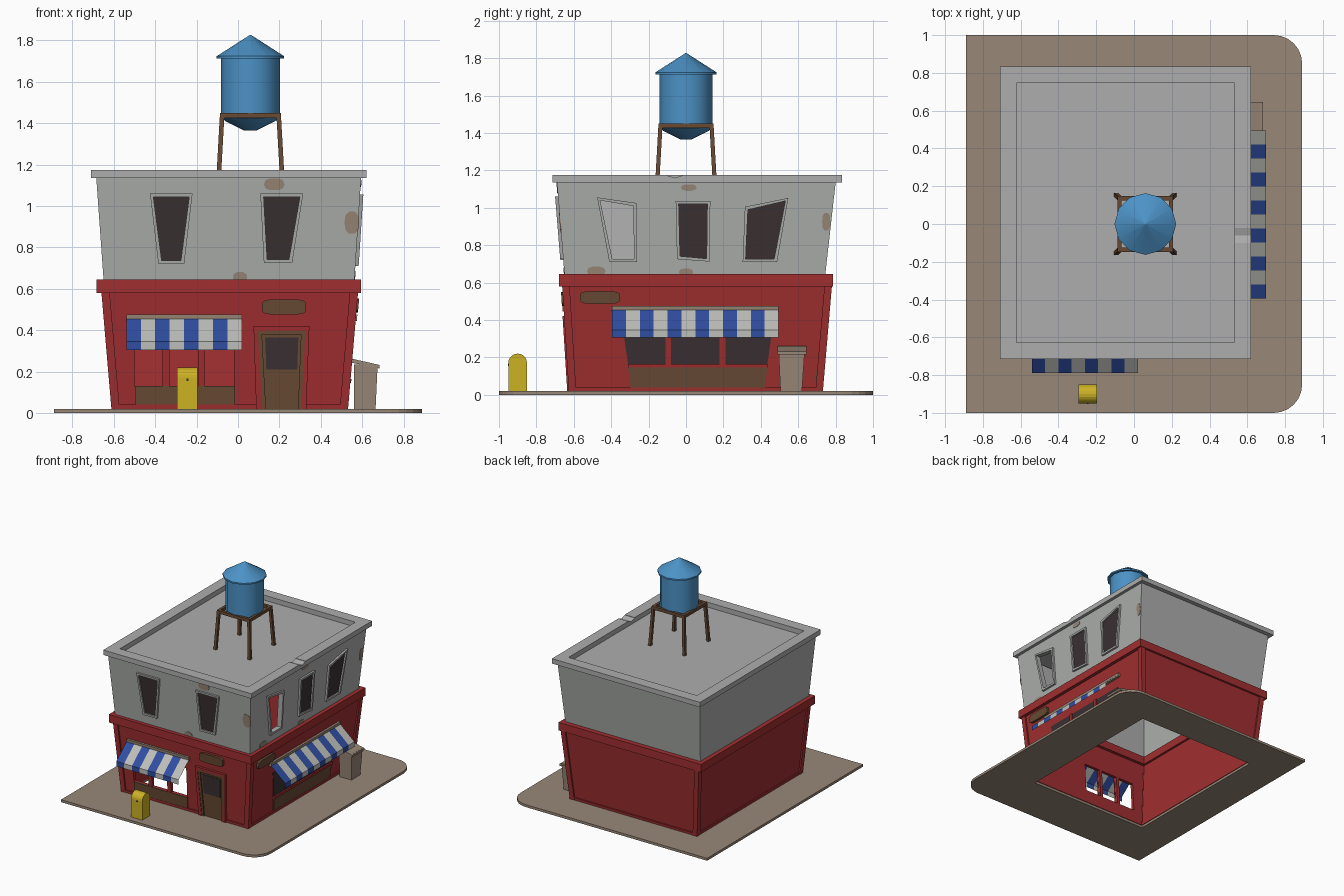
import bpy, bmesh, math
from mathutils import Vector

cube = bpy.data.objects.get("Cube")
if cube:
    bpy.data.objects.remove(cube)


def material(name, r, g, b):
    col = [(c / 255 / 12.92 if c < 11 else ((c / 255 + 0.055) / 1.055) ** 2.4) for c in (r, g, b)] + [1]
    m = bpy.data.materials.new(name)
    m.use_nodes = True
    m.diffuse_color = col
    m.node_tree.nodes["Principled BSDF"].inputs["Base Color"].default_value = col
    return m


RED = material("red paint", 160, 46, 48)
GREY = material("grey plaster", 172, 174, 172)
TAN = material("tan concrete", 152, 135, 119)
WOOD = material("brown wood", 104, 74, 52)
GLASS = material("dark glass", 58, 48, 50)
TANK = material("tank blue", 76, 146, 198)
BLUE = material("awning blue", 48, 78, 162)
WHITE = material("awning white", 190, 190, 186)
YELLOW = material("yellow paint", 205, 178, 36)


def build(name, verts, faces, mats):
    me = bpy.data.meshes.new(name)
    me.from_pydata([tuple(v) for v in verts], [], faces)
    bm = bmesh.new()
    bm.from_mesh(me)
    bmesh.ops.recalc_face_normals(bm, faces=bm.faces)
    bm.to_mesh(me)
    bm.free()
    for m in mats if isinstance(mats, list) else [mats]:
        me.materials.append(m)
    ob = bpy.data.objects.new(name, me)
    bpy.context.collection.objects.link(ob)
    return ob


def prism(name, a, b, mat):
    """Solid between two matching loops."""
    n = len(a)
    faces = [list(range(n)), list(range(n, 2 * n))]
    faces += [[i, (i + 1) % n, n + (i + 1) % n, n + i] for i in range(n)]
    return build(name, list(a) + list(b), faces, mat)


def rect(x0, x1, y0, y1, z):
    return [(x0, y0, z), (x1, y0, z), (x1, y1, z), (x0, y1, z)]


def box(name, x0, x1, y0, y1, z0, z1, mat):
    return prism(name, rect(x0, x1, y0, y1, z0), rect(x0, x1, y0, y1, z1), mat)


def ring(name, lo, hi, z0, z1, t, mat):
    """Hollow tapered wall, open at top and bottom."""
    def inner(r):
        return r[0] + t, r[1] - t, r[2] + t, r[3] - t
    loops = [rect(*lo, z0), rect(*hi, z1), rect(*inner(hi), z1), rect(*inner(lo), z0)]
    faces = [[k * 4 + i, k * 4 + (i + 1) % 4, (k + 1) % 4 * 4 + (i + 1) % 4, (k + 1) % 4 * 4 + i]
             for k in range(4) for i in range(4)]
    return build(name, sum(loops, []), faces, mat)


def cut(ob, cutters):
    for c in cutters:
        mod = ob.modifiers.new("cut", "BOOLEAN")
        mod.object, mod.operation, mod.solver = c, "DIFFERENCE", "EXACT"
    dg = bpy.context.evaluated_depsgraph_get()
    me = bpy.data.meshes.new_from_object(ob.evaluated_get(dg))
    ob.modifiers.clear()
    ob.data = me
    for c in cutters:
        bpy.data.objects.remove(c)


# Storeys: z range, then left, right, front, back at bottom and top
LOW = (0.02, 0.58, (-0.6, 0.52, -0.615, 0.72), (-0.648, 0.568, -0.65, 0.768))
UP = (0.645, 1.135, (-0.65, 0.563, -0.65, 0.745), (-0.685, 0.595, -0.69, 0.80))
SIDES = {"left": 0, "right": 1, "front": 2, "back": 3}


def on_wall(storey, side, u, z, out):
    z0, z1, lo, hi = storey
    k = SIDES[side]
    w = lo[k] + (hi[k] - lo[k]) * (z - z0) / (z1 - z0) + (out if k % 2 else -out)
    return (w, u, z) if k < 2 else (u, w, z)


def plate(name, storey, side, pts, out, mat, inn=0.004):
    return prism(name, [on_wall(storey, side, u, z, out) for u, z in pts],
                 [on_wall(storey, side, u, z, -inn) for u, z in pts], mat)


def quad(u0, u1, z0, z1, flare=0.0):
    return [(u0, z0), (u1, z0), (u1 + flare, z1), (u0 - flare, z1)]


def inset(pts, d):
    cu, cz = (sum(p[i] for p in pts) / len(pts) for i in (0, 1))
    return [(u - math.copysign(d, u - cu), z - math.copysign(d, z - cz)) for u, z in pts]


def frame(name, storey, side, pts, d, out, mat):
    q = inset(pts, d)
    for i in range(4):
        j = (i + 1) % 4
        plate(name, storey, side, [pts[i], pts[j], q[j], q[i]], out, mat)


def oval(cu, cz, ru, rz, n=12, power=1.0):
    def c(v):
        return math.copysign(abs(v) ** power, v)
    return [(cu + ru * c(math.cos(i * math.tau / n)), cz + rz * c(math.sin(i * math.tau / n))) for i in range(n)]


# Pavement with two rounded corners and an open middle
outline = [(-0.89, 1), (-0.89, -1)]
for cy, start in ((-0.85, -90), (0.85, 0)):
    outline += [(0.74 + 0.15 * math.cos(math.radians(start + a)), cy + 0.15 * math.sin(math.radians(start + a)))
                for a in range(0, 91, 15)]
pavement = prism("pavement", [(x, y, 0) for x, y in outline], [(x, y, 0.02) for x, y in outline], TAN)
cut(pavement, [box("hole", -0.58, 0.5, -0.595, 0.7, -0.1, 0.1, TAN)])

# Ground floor walls with shop window openings
ground = ring("ground_floor_walls", LOW[2], LOW[3], LOW[0], LOW[1], 0.025, RED)
panes = [(-0.5, -0.36), (-0.335, -0.19), (-0.165, -0.02)]
cut(ground, [plate("cutter", LOW, "front", quad(a, b, 0.13, 0.37), 0.1, RED, 0.1) for a, b in panes])
for i in (0, 1):
    for j in (2, 3):
        def corner(r, z, w=0.04, o=0.012):
            xs, ys = (-1 if i == 0 else 1), (-1 if j == 2 else 1)
            x, y = r[i] + xs * o, r[j] + ys * o
            return rect(x, x - xs * w, y, y - ys * w, z)
        prism("corner_post", corner(LOW[2], LOW[0]), corner(LOW[3], LOW[1]), RED)
for side in SIDES:
    a, b = (LOW[2][2:] if SIDES[side] < 2 else LOW[2][:2])
    spans = [(a, 0.1), (0.33, b)] if side == "front" else [(a, b)]
    for u0, u1 in spans:
        plate("base_trim", LOW, side, quad(u0, u1, 0.02, 0.04), 0.01, RED)
ring("floor_band", (-0.685, 0.595, -0.68, 0.785), (-0.685, 0.595, -0.68, 0.785), 0.58, 0.645, 0.08, RED)

# Upper floor walls, cornice and roof
upper = ring("upper_walls", UP[2], UP[3], UP[0], UP[1], 0.025, GREY)
top = (-0.71, 0.62, -0.715, 0.835)
cornice = ring("cornice", top, top, 1.135, 1.175, 0.088, GREY)
chip = [(-0.1, 1.2), (-0.1, 1.172), (-0.06, 1.16), (-0.02, 1.172), (-0.02, 1.2)]
cut(cornice, [prism("chip", [(0.5, y, z) for y, z in chip], [(0.7, y, z) for y, z in chip], GREY)])
box("roof", -0.64, 0.55, -0.65, 0.765, 1.12, 1.132, GREY)

# Crooked upper windows; one on the right has no glass
windows = [
    ("front", [(-0.385, 0.72), (-0.26, 0.72), (-0.22, 1.06), (-0.425, 1.06)], True),
    ("front", [(0.125, 0.725), (0.262, 0.725), (0.315, 1.06), (0.108, 1.06)], True),
    ("right", [(-0.41, 0.71), (-0.262, 0.71), (-0.265, 1.025), (-0.475, 1.055)], False),
    ("right", [(-0.048, 0.725), (0.126, 0.712), (0.13, 1.035), (-0.055, 1.035)], True),
    ("right", [(0.303, 0.71), (0.487, 0.71), (0.547, 1.052), (0.315, 1.005)], True),
]
for side, pts, glazed in windows:
    frame("window_frame", UP, side, pts, 0.016, 0.016, GREY)
    if glazed:
        plate("window_glass", UP, side, inset(pts, 0.012), 0.004, GLASS)
    else:
        cut(upper, [plate("cutter", UP, side, inset(pts, 0.016), 0.1, GREY, 0.1)])

# Front shop: wood panel and mullion trim
plate("front_panel", LOW, "front", quad(-0.495, -0.015, 0.025, 0.13), 0.008, WOOD)
for u in (-0.348, -0.178):
    plate("mullion", LOW, "front", quad(u - 0.016, u + 0.016, 0.13, 0.37), 0.006, RED)

# Right shop: wood panel, glass and red mullions
plate("side_panel", LOW, "right", quad(-0.295, 0.42, 0.025, 0.145, 0.015), 0.008, WOOD)
plate("side_sill", LOW, "right", quad(-0.31, 0.435, 0.145, 0.165), 0.016, RED)
plate("side_glass", LOW, "right", quad(-0.31, 0.435, 0.165, 0.37, 0.03), 0.004, GLASS)
for u in (-0.095, 0.195):
    plate("side_mullion", LOW, "right", quad(u - 0.015, u + 0.015, 0.165, 0.37), 0.012, RED)

# Door with glass and red surround
door = quad(0.128, 0.295, 0.02, 0.395, 0.02)
plate("door", LOW, "front", door, 0.006, WOOD)
for pts in ([(0.118, 0.02), (0.135, 0.02), (0.115, 0.395), (0.095, 0.395)],
            [(0.29, 0.02), (0.307, 0.02), (0.325, 0.395), (0.305, 0.395)], quad(0.095, 0.325, 0.38, 0.397)):
    plate("door_frame", LOW, "front", pts, 0.016, WOOD)
for pts in ([(0.088, 0.02), (0.118, 0.02), (0.095, 0.397), (0.075, 0.42)],
            [(0.307, 0.02), (0.33, 0.02), (0.345, 0.42), (0.325, 0.397)], quad(0.075, 0.345, 0.397, 0.42)):
    plate("door_surround", LOW, "front", pts, 0.02, RED)
plate("door_glass", LOW, "front", quad(0.137, 0.286, 0.21, 0.365, 0.006), 0.01, GLASS)

# Hanging signs and bare plaster patches
plate("front_sign", LOW, "front", oval(0.222, 0.512, 0.107, 0.037, 16, 0.45), 0.02, WOOD)
plate("side_sign", LOW, "right", oval(-0.46, 0.52, 0.107, 0.034, 16, 0.45), 0.02, WOOD)
for side, shape in (("front", (0.175, 1.105, 0.05, 0.03)), ("front", (0.01, 0.655, 0.035, 0.026)),
                    ("front", (0.55, 0.92, 0.036, 0.055)), ("right", (0.015, 1.108, 0.042, 0.018)),
                    ("right", (-0.48, 0.66, 0.05, 0.026)), ("right", (0.0, 0.655, 0.038, 0.02)),
                    ("right", (0.75, 0.925, 0.022, 0.05))):
    plate("bare_patch", UP, side, oval(*shape, n=10, power=0.8), 0.003, TAN)
plate("wood_patch", LOW, "right", oval(0.705, 0.09, 0.018, 0.055, n=8), 0.003, WOOD)


def awning(name, side, u0, u1, count, wall, lip):
    profile = [(wall, 0.462), (lip, 0.345), (lip, 0.305)]
    verts, faces = [], []
    for i in range(count):
        for u in (u0 + (u1 - u0) * i / count, u0 + (u1 - u0) * (i + 1) / count):
            verts += [(u, -o, z) if side == "front" else (o, u, z) for o, z in profile]
        b = 6 * i
        faces += [[b, b + 1, b + 4, b + 3], [b + 1, b + 2, b + 5, b + 4]]
    ob = build(name, verts, faces, [BLUE, WHITE])
    for p in ob.data.polygons:
        p.material_index = p.index // 2 % 2
    plate(name + "_rail", LOW, side, quad(u0, u1, 0.445, 0.475), 0.018, TAN)


# Striped awnings
awning("front_awning", "front", -0.54, 0.02, 8, 0.65, 0.79)
awning("side_awning", "right", -0.395, 0.495, 12, 0.565, 0.70)

# Post box with a round top
arch = [(-0.95, 0.02), (-0.85, 0.02)]
arch += [(-0.9 + 0.05 * math.cos(math.pi * i / 10), 0.17 + 0.05 * math.sin(math.pi * i / 10)) for i in range(11)]
prism("post_box", [(-0.295, y, z) for y, z in arch], [(-0.195, y, z) for y, z in arch], YELLOW)
box("post_box_slot", -0.25, -0.24, -0.953, -0.949, 0.155, 0.167, GLASS)

# Leaning bin with a lid
prism("bin", rect(0.56, 0.665, 0.505, 0.62, 0.02), rect(0.56, 0.675, 0.495, 0.635, 0.235), TAN)
prism("bin_lid", [(0.55, 0.49, 0.242), (0.683, 0.49, 0.215), (0.683, 0.645, 0.215), (0.55, 0.645, 0.242)],
      [(0.55, 0.49, 0.262), (0.683, 0.49, 0.232), (0.683, 0.645, 0.232), (0.55, 0.645, 0.262)], TAN)

# Water tank turned from one profile
CX, N = 0.06, 12
profile = [(0.03, 1.365), (0.12, 1.41), (0.143, 1.43), (0.143, 1.712), (0.163, 1.712), (0.163, 1.724), (0.004, 1.826)]
verts = [(CX + r * math.cos(i * math.tau / N), r * math.sin(i * math.tau / N), z)
         for r, z in profile for i in range(N)]
faces = [[k * N + i, k * N + (i + 1) % N, (k + 1) * N + (i + 1) % N, (k + 1) * N + i]
         for k in range(len(profile) - 1) for i in range(N)]
faces += [list(range(N)), list(range(len(verts) - N, len(verts)))]
tank = build("water_tank", verts, faces, TANK)
bpy.context.view_layer.objects.active = tank
tank.select_set(True)
bpy.ops.object.shade_smooth_by_angle(angle=math.radians(31))

# Tank stand: splayed legs and square beams
for sx in (-1, 1):
    for sy in (-1, 1):
        def foot(r, z, h=0.011):
            return rect(CX + sx * r - h, CX + sx * r + h, sy * r - h, sy * r + h, z)
        prism("stand_leg", foot(0.154, 1.13), foot(0.136, 1.45), WOOD)
    box("stand_beam", CX + sx * 0.136 - 0.011, CX + sx * 0.136 + 0.011, -0.147, 0.147, 1.425, 1.45, WOOD)
    box("stand_beam", CX - 0.147, CX + 0.147, sx * 0.136 - 0.011, sx * 0.136 + 0.011, 1.425, 1.45, WOOD)
